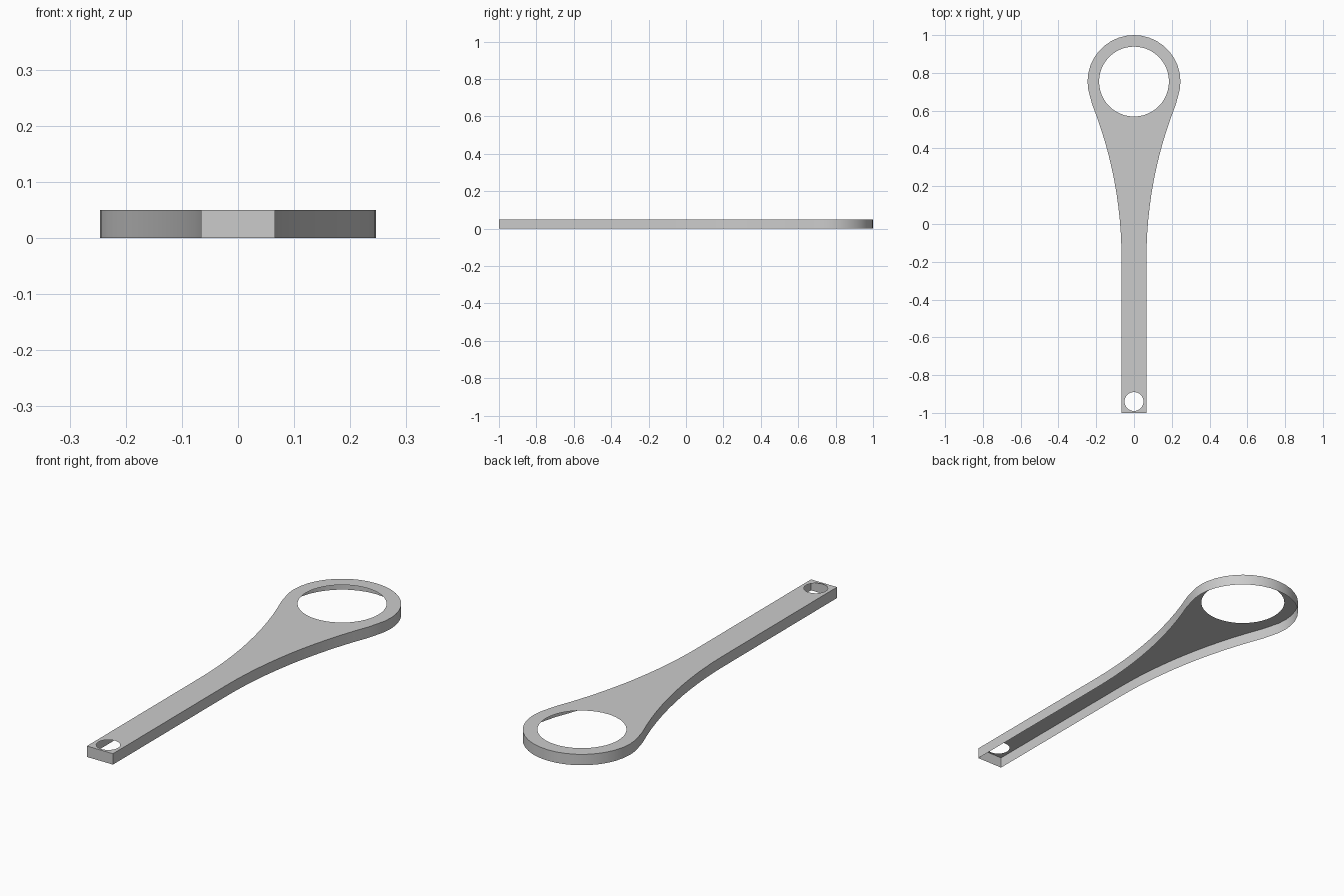
import bpy, bmesh, math

if "Cube" in bpy.data.objects:
    bpy.data.objects.remove(bpy.data.objects["Cube"])

TOP, CY, R_HEAD = 0.05, 0.754, 0.246      # plate height, head centre, head radius
HALF_W, Y_BEND, R_NECK = 0.066, -0.18, 2.2

def neck_x(y):
    return HALF_W + R_NECK - math.sqrt(R_NECK ** 2 - (y - Y_BEND) ** 2)

def circle(cy, r, n):
    return [(r * math.cos(2 * math.pi * i / n), cy + r * math.sin(2 * math.pi * i / n))
            for i in range(n)]

def add_loop(bm, pts):
    vs = [bm.verts.new((x, y, TOP)) for x, y in pts]
    return [bm.edges.new((vs[i], vs[(i + 1) % len(vs)])) for i in range(len(vs))]

# Right half of the outline: handle end, flared neck, round head
A0, Y_JOIN = math.radians(-29), 0.63
right = [(HALF_W, -1.0)]
right += [(neck_x(y), y) for y in (Y_BEND + (Y_JOIN - Y_BEND) * i / 12 for i in range(13))]
right += [(R_HEAD * math.cos(a), CY + R_HEAD * math.sin(a))
          for a in (A0 + (math.pi / 2 - A0) * i / 12 for i in range(1, 13))]
right[-1] = (0.0, 1.0)
outline = right + [(-x, y) for x, y in reversed(right[:-1])]

# Top plate with the large head hole and the small hanging hole
bm = bmesh.new()
outer = add_loop(bm, outline)
edges = outer + add_loop(bm, circle(CY, 0.185, 48)) + add_loop(bm, circle(-0.94, 0.05, 32))
bmesh.ops.triangle_fill(bm, edges=edges, use_beauty=True, use_dissolve=False)

# Outer skirt wall, open underneath
ext = bmesh.ops.extrude_edge_only(bm, edges=outer)
for v in ext["geom"]:
    if isinstance(v, bmesh.types.BMVert):
        v.co.z = 0.0

# Consistent normals, top facing up
bmesh.ops.recalc_face_normals(bm, faces=bm.faces[:])
if sum(f.normal.z * f.calc_area() for f in bm.faces) < 0:
    bmesh.ops.reverse_faces(bm, faces=bm.faces[:])

mesh = bpy.data.meshes.new("bottle_opener")
bm.to_mesh(mesh)
bm.free()
opener = bpy.data.objects.new("bottle_opener", mesh)
bpy.context.collection.objects.link(opener)
bpy.context.view_layer.objects.active = opener
opener.select_set(True)
bpy.ops.object.shade_smooth_by_angle(angle=math.radians(30))
